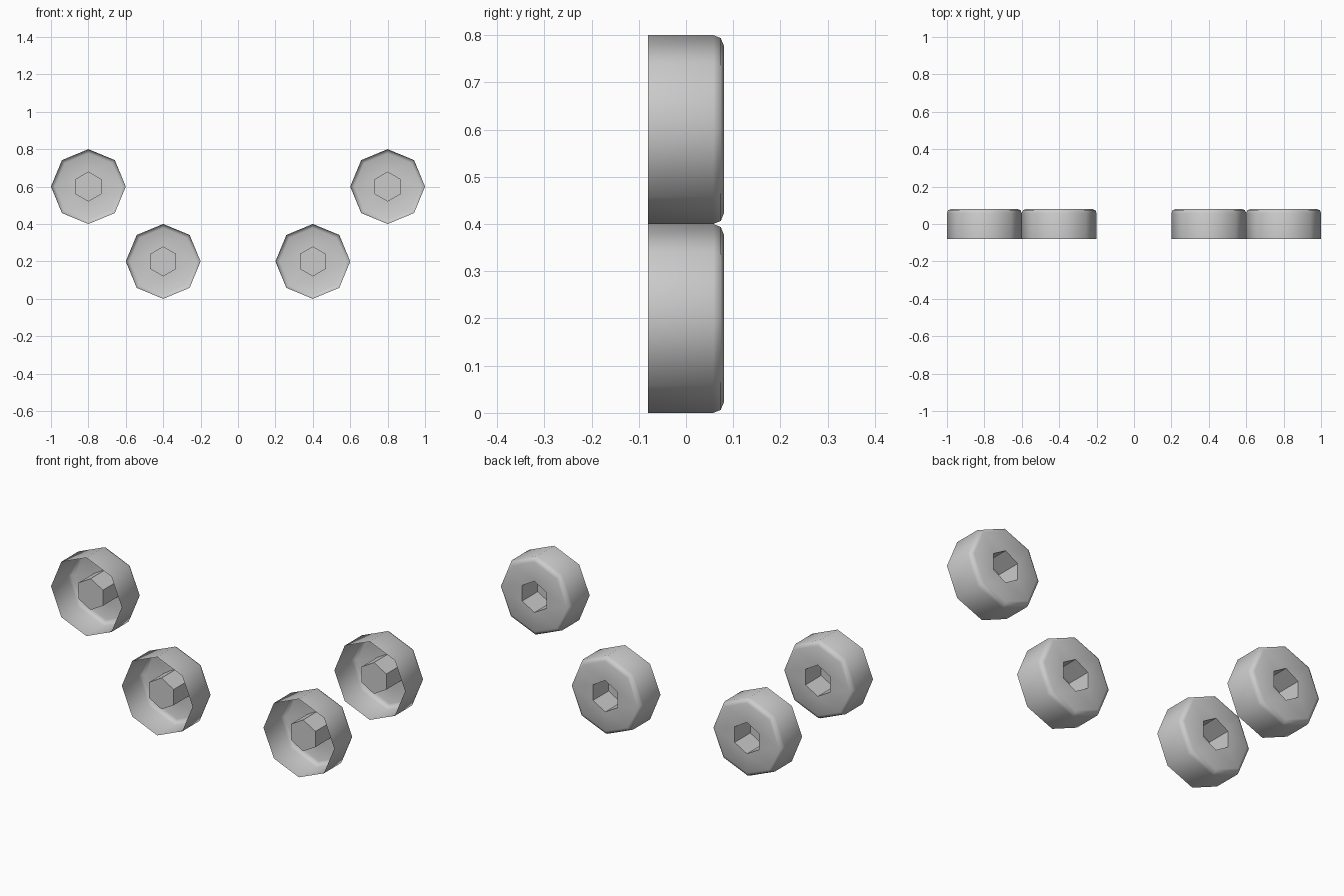
import bpy, bmesh
from math import radians, sin, cos, tau

if "Cube" in bpy.data.objects:
    bpy.data.objects.remove(bpy.data.objects["Cube"])


def ring(bm, sides, r, y, phase=0.0):
    return [bm.verts.new((r * cos(phase + tau * i / sides), y,
                          r * sin(phase + tau * i / sides))) for i in range(sides)]


def skin(bm, a, b):
    n = len(a)
    for i in range(n):
        j = (i + 1) % n
        bm.faces.new((a[i], a[j], b[j], b[i]))


def loop_edges(bm, vs):
    return [bm.edges.get((vs[i], vs[(i + 1) % len(vs)])) for i in range(len(vs))]


def wheel_mesh():
    bm = bmesh.new()
    # octagonal cup, open at the front, rounded towards the back
    rows = [ring(bm, 8, r, y) for r, y in
            [(0.2, -0.08), (0.2, 0.058), (0.1936, 0.0736), (0.178, 0.08)]]
    for a, b in zip(rows, rows[1:]):
        skin(bm, a, b)
    # hexagonal socket pushed in from the back
    mouth = ring(bm, 6, 0.08, 0.08, radians(90))
    floor = ring(bm, 6, 0.08, -0.046, radians(90))
    skin(bm, mouth, floor)
    bm.faces.new(floor)
    # flat back around the socket
    bmesh.ops.triangle_fill(bm, use_beauty=True, use_dissolve=False,
                            edges=loop_edges(bm, rows[-1]) + loop_edges(bm, mouth),
                            normal=(0, 1, 0))
    bmesh.ops.recalc_face_normals(bm, faces=bm.faces)
    bm.faces.ensure_lookup_table()
    # outer wall must face outwards
    f = bm.faces[0]
    if f.normal.dot(f.calc_center_median()) < 0:
        bmesh.ops.reverse_faces(bm, faces=bm.faces)
    me = bpy.data.meshes.new("wheel")
    bm.to_mesh(me)
    bm.free()
    return me


# four wheels, mirrored left and right
for side, s in (("left", -1), ("right", 1)):
    for level, x, z in (("lower", 0.4, 0.2), ("upper", 0.8, 0.6)):
        ob = bpy.data.objects.new(f"{level}_{side}_wheel", wheel_mesh())
        ob.location = (s * x, 0, z)
        bpy.context.collection.objects.link(ob)
        bpy.ops.object.select_all(action='DESELECT')
        ob.select_set(True)
        bpy.context.view_layer.objects.active = ob
        bpy.ops.object.shade_smooth_by_angle(angle=radians(50))
